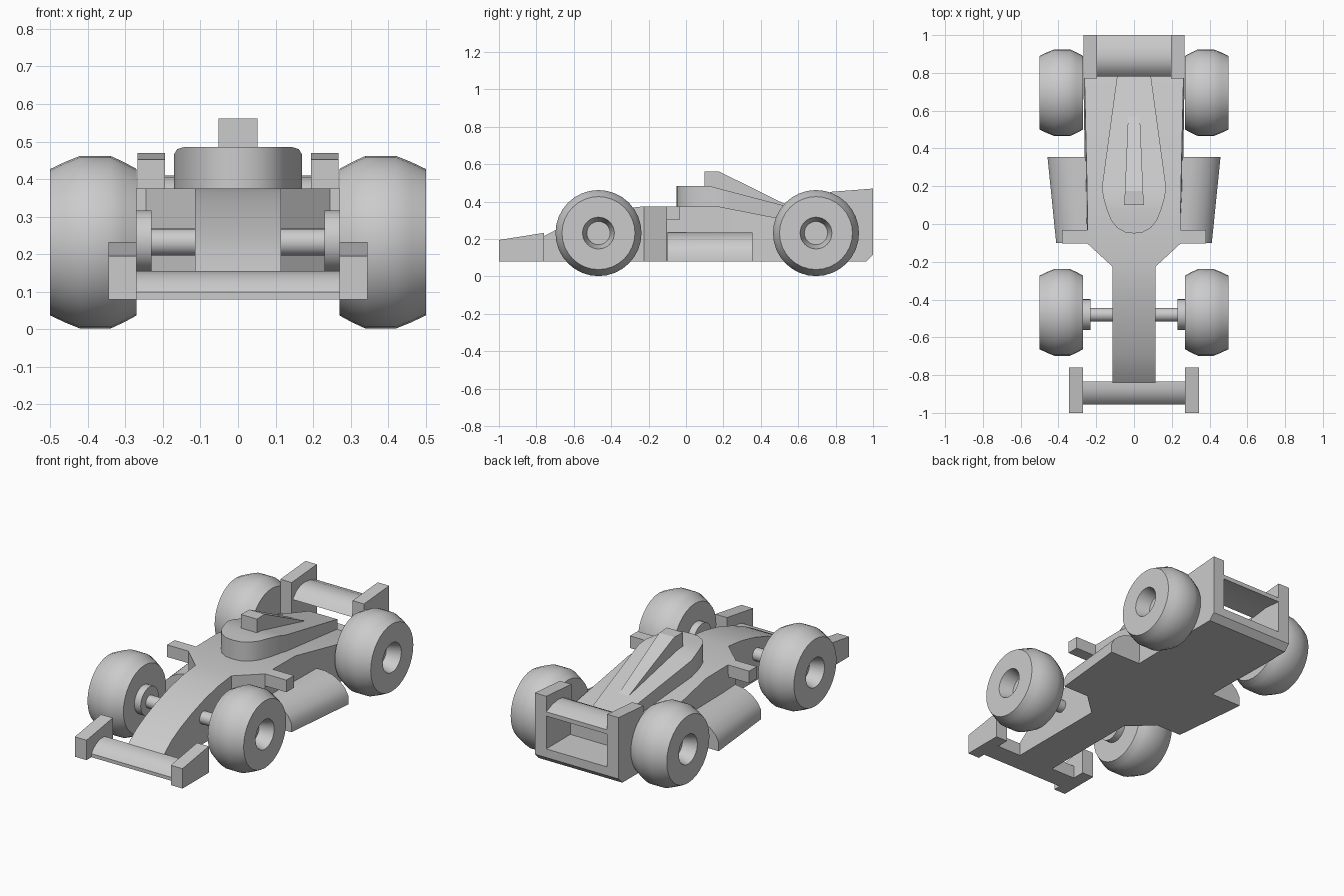
import bpy, bmesh, math

if "Cube" in bpy.data.objects:
    bpy.data.objects.remove(bpy.data.objects["Cube"])

paint = bpy.data.materials.new("light grey")
paint.diffuse_color = (0.6, 0.6, 0.6, 1)
paint.use_nodes = True
paint.node_tree.nodes["Principled BSDF"].inputs["Base Color"].default_value = paint.diffuse_color


def finish(name, bm, smooth=True):
    bmesh.ops.recalc_face_normals(bm, faces=bm.faces)
    mesh = bpy.data.meshes.new(name)
    bm.to_mesh(mesh)
    bm.free()
    ob = bpy.data.objects.new(name, mesh)
    bpy.context.collection.objects.link(ob)
    mesh.materials.append(paint)
    if smooth:
        bpy.ops.object.select_all(action='DESELECT')
        ob.select_set(True)
        bpy.context.view_layer.objects.active = ob
        bpy.ops.object.shade_smooth_by_angle(angle=math.radians(28))
    return ob


def loft(name, rings, closed=False, smooth=True):
    """Skin a list of equal-length point rings and cap both ends."""
    bm = bmesh.new()
    vs = [[bm.verts.new(p) for p in r] for r in rings]
    n = len(vs[0])
    for a, b in zip(vs, vs[1:]):
        for i in range(n):
            j = (i + 1) % n
            bm.faces.new((a[i], a[j], b[j], b[i]))
    bm.faces.new(vs[0])
    bm.faces.new(vs[-1])
    return finish(name, bm, smooth)


def side_prism(name, profile, x0, x1):
    """Extrude a (y, z) profile across x."""
    return loft(name, [[(x, y, z) for y, z in profile] for x in (x0, x1)])


def lathe_x(name, profile, y, z, side, seg=32):
    """Spin an (x, radius) profile around an axle along x."""
    rings = []
    for x, r in profile:
        rings.append([(side * x, y + r * math.cos(2 * math.pi * i / seg),
                       z + r * math.sin(2 * math.pi * i / seg)) for i in range(seg)])
    return loft(name, rings)


def box(name, x0, x1, y0, y1, z0, z1):
    return side_prism(name, [(y0, z0), (y1, z0), (y1, z1), (y0, z1)], x0, x1)


# Main body: stations of y, bottom half width, top half width, top height
stations = [(-.84, .115, .115, .155), (-.77, .115, .115, .21), (-.69, .115, .115, .252),
            (-.58, .115, .115, .297), (-.46, .115, .115, .336), (-.34, .115, .115, .362),
            (-.225, .115, .115, .375), (-.105, .245, .245, .375), (.17, .258, .248, .375),
            (.78, .268, .262, .255)]
loft("body", [[(-b, y, .08), (b, y, .08), (t, y, z), (-t, y, z)] for y, b, t, z in stations])

# Cockpit cover: teardrop outline with a top that slopes down to the tail
half = [(.045, -.045), (.09, -.02), (.122, .02), (.145, .08), (.162, .14),
        (.17, .19), (.165, .23), (.09, .78)]
outline = [(0, -.05)] + half + [(-x, y) for x, y in reversed(half)]


def cover_z(y):
    return .485 if y < .12 else .485 - (y - .12) * .262


bm = bmesh.new()
low = [bm.verts.new((x, y, .24)) for x, y in outline]
bm.faces.new(low)
rim = [bm.verts.new((x, y, cover_z(y))) for x, y in outline]
n = len(outline)
for i in range(n):
    j = (i + 1) % n
    bm.faces.new((low[i], low[j], rim[j], rim[i]))
for i in range(1, n // 2):          # strips across the top
    bm.faces.new((rim[i], rim[i + 1], rim[n - i - 1], rim[n - i]))
bm.faces.new((rim[0], rim[1], rim[-1]))
finish("cockpit_cover", bm)

# Air intake with a tapering spine
loft("air_intake", [[(-w, y, .33), (w, y, .33), (w, y, z), (-w, y, z)]
                    for y, w, z in ((.1, .052, .562), (.175, .048, .562), (.6, .03, .352))],
     smooth=False)

# Front wing
side_prism("front_wing", [(-.955, .08), (-.955, .1), (-.935, .125), (-.905, .145),
                          (-.87, .155), (-.835, .155), (-.835, .08)], -.28, .28)

# Rear wing and the floor tray under it
side_prism("rear_wing", [(.78, .35), (.81, .385), (.85, .405), (.89, .41), (.94, .403),
                         (1, .38), (1, .355), (.89, .365)], -.2, .2)
side_prism("rear_floor", [(.77, .08), (.965, .08), (1, .115), (1, .165), (.77, .165)], -.2, .2)

wheel_profile = [(.27, .195), (.305, .214), (.34, .23), (.42, .23), (.46, .214), (.5, .195),
                 (.5, .085), (.42, .062)]
for s, tag in ((-1, "left"), (1, "right")):
    # Wheels, front hubs and axles
    for y, end in ((-.468, "front"), (.695, "rear")):
        lathe_x(f"{end}_wheel_{tag}", wheel_profile, y, .232, s)
    lathe_x(f"front_hub_{tag}", [(.23, .082), (.28, .082)], -.48, .235, s)
    lathe_x(f"front_axle_{tag}", [(.1, .036), (.24, .036)], -.48, .232, s, 24)
    # Wing end plates
    side_prism(f"front_end_plate_{tag}", [(-1, .08), (-.76, .08), (-.76, .233), (-1, .195)],
               s * .27, s * .345)
    side_prism(f"rear_end_plate_{tag}", [(.77, .08), (.965, .08), (1, .115), (1, .47), (.77, .452)],
               s * .195, s * .268)
    # Side pod, wider toward the back with a rounded upper edge
    rings = []
    for y, w in ((-.1, .412), (.355, .458)):
        rings.append([(s * x, y, z) for x, z in (
            (.2, .08), (w, .08), (w, .13), (w - .02, .168), (w - .055, .2),
            (w - .1, .224), (w - .15, .235), (.2, .235))])
    loft(f"side_pod_{tag}", rings)
    # Mirror arm
    box(f"mirror_arm_{tag}", s * .2, s * .382, -.103, -.033, .305, .375)
